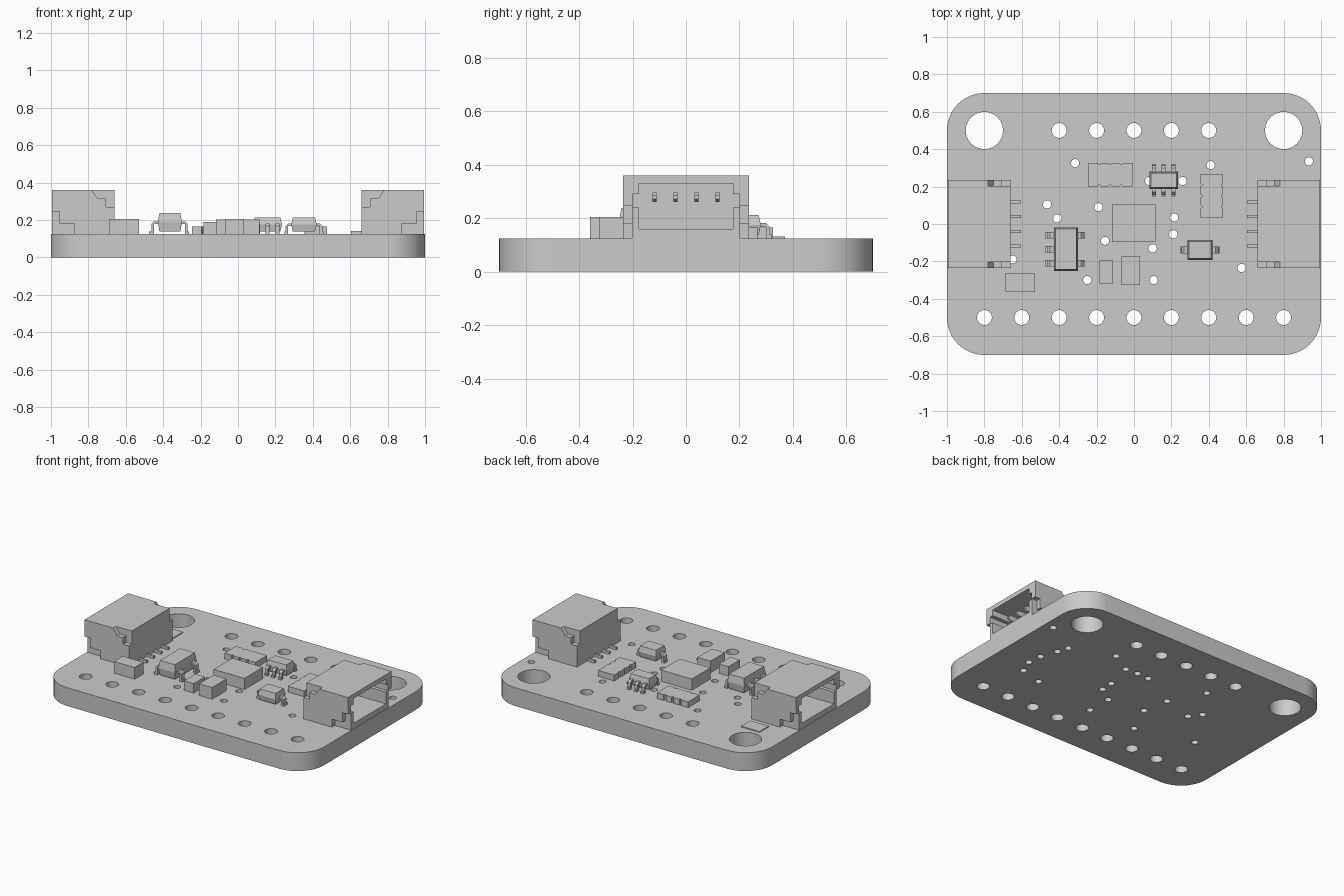
import bpy, bmesh, math

if "Cube" in bpy.data.objects:
    bpy.data.objects.remove(bpy.data.objects["Cube"])

GREY = bpy.data.materials.new("plain_grey")
GREY.diffuse_color = (0.6, 0.6, 0.6, 1)
GREY.use_nodes = True
GREY.node_tree.nodes["Principled BSDF"].inputs["Base Color"].default_value = GREY.diffuse_color
TOP = 0.125  # board top surface


def finish(name, bm):
    bmesh.ops.recalc_face_normals(bm, faces=bm.faces[:])
    me = bpy.data.meshes.new(name)
    bm.to_mesh(me)
    bm.free()
    me.materials.append(GREY)
    ob = bpy.data.objects.new(name, me)
    bpy.context.collection.objects.link(ob)
    return ob


def loft(bm, rings):
    """Closed solid through rings of equal point count."""
    vs = [[bm.verts.new(p) for p in r] for r in rings]
    n = len(vs[0])
    for a, b in zip(vs, vs[1:]):
        for i in range(n):
            bm.faces.new((a[i], a[(i + 1) % n], b[(i + 1) % n], b[i]))
    bm.faces.new(vs[0][::-1])
    bm.faces.new(vs[-1])


def prism(bm, pts, axis, a, b):
    """Extrude a 2D outline along an axis from a to b."""
    place = {"x": lambda p, t: (t, p[0], p[1]),
             "y": lambda p, t: (p[0], t, p[1]),
             "z": lambda p, t: (p[0], p[1], t)}[axis]
    loft(bm, [[place(p, t) for p in pts] for t in (a, b)])


def rect(x0, x1, y0, y1):
    return [(x0, y0), (x1, y0), (x1, y1), (x0, y1)]


def box(name, x0, x1, y0, y1, z1, z0=TOP):
    bm = bmesh.new()
    prism(bm, rect(x0, x1, y0, y1), "z", z0, z1)
    return finish(name, bm)


def arc(cx, cy, r, a0, a1, n):
    return [(cx + r * math.cos(math.radians(a0 + (a1 - a0) * i / n)),
             cy + r * math.sin(math.radians(a0 + (a1 - a0) * i / n))) for i in range(n + 1)]


# Circuit board with rounded corners, mounting holes, pin holes and vias
def make_board():
    outline = (arc(0.8, 0.5, 0.2, 0, 90, 12) + arc(-0.8, 0.5, 0.2, 90, 180, 12)
               + arc(-0.8, -0.5, 0.2, 180, 270, 12) + arc(0.8, -0.5, 0.2, 270, 360, 12))
    holes = [(-0.8, 0.5, 0.1), (0.8, 0.5, 0.1)]
    holes += [(i * 0.2, 0.5, 0.04) for i in range(-2, 3)]
    holes += [(i * 0.2, -0.5, 0.04) for i in range(-4, 5)]
    vias = [(-0.315, 0.325), (0.41, 0.315), (0.935, 0.335), (-0.465, 0.105), (-0.41, 0.03),
            (-0.19, 0.09), (-0.155, -0.09), (0.215, 0.035), (0.21, -0.055), (0.1, -0.13),
            (0.105, -0.3), (-0.25, -0.3), (0.575, -0.235), (-0.65, -0.19), (0.26, 0.23),
            (0.08, 0.23), (0.17, 0.235), (0.7, 0.2), (0.725, 0.125), (0.765, 0.01),
            (0.775, -0.09), (0.735, -0.19)]
    holes += [(x, y, 0.022) for x, y in vias]
    bm = bmesh.new()
    edges = []
    for loop in [outline] + [arc(x, y, r, 0, 360, 24)[:-1] for x, y, r in holes]:
        vs = [bm.verts.new((x, y, 0)) for x, y in loop]
        edges += [bm.edges.new((vs[i - 1], vs[i])) for i in range(len(vs))]
    bmesh.ops.triangle_fill(bm, edges=edges, use_beauty=True, use_dissolve=False)
    ext = bmesh.ops.extrude_face_region(bm, geom=bm.faces[:], use_keep_orig=True)
    up = [g for g in ext["geom"] if isinstance(g, bmesh.types.BMVert)]
    bmesh.ops.translate(bm, verts=up, vec=(0, 0, TOP))
    ob = finish("circuit_board", bm)
    bpy.context.view_layer.objects.active = ob
    ob.select_set(True)
    bpy.ops.object.shade_smooth_by_angle(angle=math.radians(35))
    ob.select_set(False)


make_board()


# Edge connectors: box with stepped sides and an open mouth facing outward
def connector(side, s):
    fx = lambda pts: [(s * x, z) for x, z in pts]
    body = box(side + "_connector", min(s * 0.66, s * 0.995), max(s * 0.66, s * 0.995),
               -0.235, 0.235, 0.36)
    low = [(0.875, 0.1), (1.1, 0.1), (1.1, 0.245), (0.955, 0.245), (0.955, 0.18), (0.875, 0.18)]
    high = [(0.6, 0.4), (0.6, 0.27), (0.705, 0.27), (0.705, 0.315), (0.75, 0.315),
            (0.78, 0.36), (0.78, 0.4)]
    half = [(0.175, 0.16), (0.175, 0.24), (0.2, 0.24), (0.2, 0.29), (0.175, 0.29), (0.175, 0.33)]
    bm = bmesh.new()
    for y0, y1 in ((0.203, 0.3), (-0.3, -0.203)):
        prism(bm, fx(low), "y", y0, y1)
        prism(bm, fx(high), "y", y0, y1)
    prism(bm, half + [(-y, z) for y, z in half[::-1]], "x", s * 0.73, s * 1.1)
    cutter = finish(side + "_connector_cutter", bm)
    mod = body.modifiers.new("cut", "BOOLEAN")
    mod.operation, mod.solver, mod.object = "DIFFERENCE", "EXACT", cutter
    bpy.context.view_layer.objects.active = body
    bpy.ops.object.modifier_apply(modifier=mod.name)
    bpy.data.objects.remove(cutter)
    # contacts inside the mouth and solder tails behind
    bm = bmesh.new()
    for y in (-0.118, -0.039, 0.039, 0.118):
        prism(bm, fx([(0.72, 0.26), (0.9, 0.26), (0.92, 0.272), (0.92, 0.285), (0.9, 0.297),
                      (0.72, 0.297)]), "y", y - 0.008, y + 0.008)
        prism(bm, fx([(0.605, TOP), (0.67, TOP), (0.67, 0.142), (0.605, 0.142)]),
              "y", y - 0.008, y + 0.008)
    finish(side + "_connector_pins", bm)


connector("left", -1)
connector("right", 1)


# Moulded package with drafted sides
def package(name, x0, x1, y0, y1, z0, z1, d=0.008):
    mid = (z0 + z1) / 2
    bm = bmesh.new()
    loft(bm, [[(x, y, z) for x, y in rect(x0 + e, x1 - e, y0 + e, y1 - e)]
              for z, e in ((z0, d), (mid, 0), (z1, d))])
    finish(name, bm)


# Bent leads: axis is the direction along which the lead is extruded (its width)
def leads(name, items, zm, t=0.014):
    bm = bmesh.new()
    for axis, c, w, u0, u1 in items:
        L = u1 - u0
        k = math.copysign(t, L)
        a = u0 + 0.45 * L
        pts = [(u0 - k, zm), (a, zm), (a + k, zm - t), (a + k, TOP + t), (u1, TOP + t),
               (u1, TOP), (a, TOP), (a, zm - t), (u0 - k, zm - t)]
        prism(bm, pts, axis, c - w / 2, c + w / 2)
    finish(name, bm)


package("regulator_body", -0.428, -0.3, -0.25, -0.018, 0.138, 0.238)
leads("regulator_leads",
      [("y", y, 0.036, -0.428, -0.475) for y in (-0.06, -0.135, -0.21)]
      + [("y", y, 0.036, -0.3, -0.262) for y in (-0.06, -0.21)], 0.192)

package("transistor_body", 0.082, 0.235, 0.188, 0.28, 0.138, 0.212)
leads("transistor_leads",
      [("x", x, 0.022, y0, y1) for x in (0.106, 0.158, 0.211)
       for y0, y1 in ((0.188, 0.148), (0.28, 0.322))], 0.182)

package("diode_body", 0.285, 0.42, -0.192, -0.085, 0.138, 0.212)
leads("diode_leads", [("y", -0.139, 0.036, 0.285, 0.248),
                      ("y", -0.139, 0.036, 0.42, 0.457)], 0.182)


# Resistor networks with small notches along both long edges
def network(name, cx, cy, length, width, swap):
    h, r = width / 2, 0.008
    edge = [(-length / 2, -h)]
    for i in (-1, 0, 1):
        c = i * length / 4
        edge += [(c - r, -h), (c - r / 2, -h + r), (c + r / 2, -h + r), (c + r, -h)]
    edge.append((length / 2, -h))
    pts = edge + [(-x, -y) for x, y in edge]
    if swap:
        pts = [(y, x) for x, y in pts]
    bm = bmesh.new()
    prism(bm, [(cx + x, cy + y) for x, y in pts], "z", TOP, 0.165)
    finish(name, bm)


network("rear_resistor_network", -0.127, 0.264, 0.236, 0.125, False)
network("right_resistor_network", 0.416, 0.15, 0.236, 0.122, True)

# Plain block components
box("sensor_chip", -0.117, 0.115, -0.095, 0.105, 0.202)
box("left_capacitor", -0.686, -0.53, -0.36, -0.265, 0.205)
box("small_capacitor", -0.185, -0.113, -0.317, -0.195, 0.19)
box("middle_capacitor", -0.066, 0.032, -0.325, -0.17, 0.205)
box("thin_pad", -0.815, -0.675, 0.27, 0.37, 0.131)
